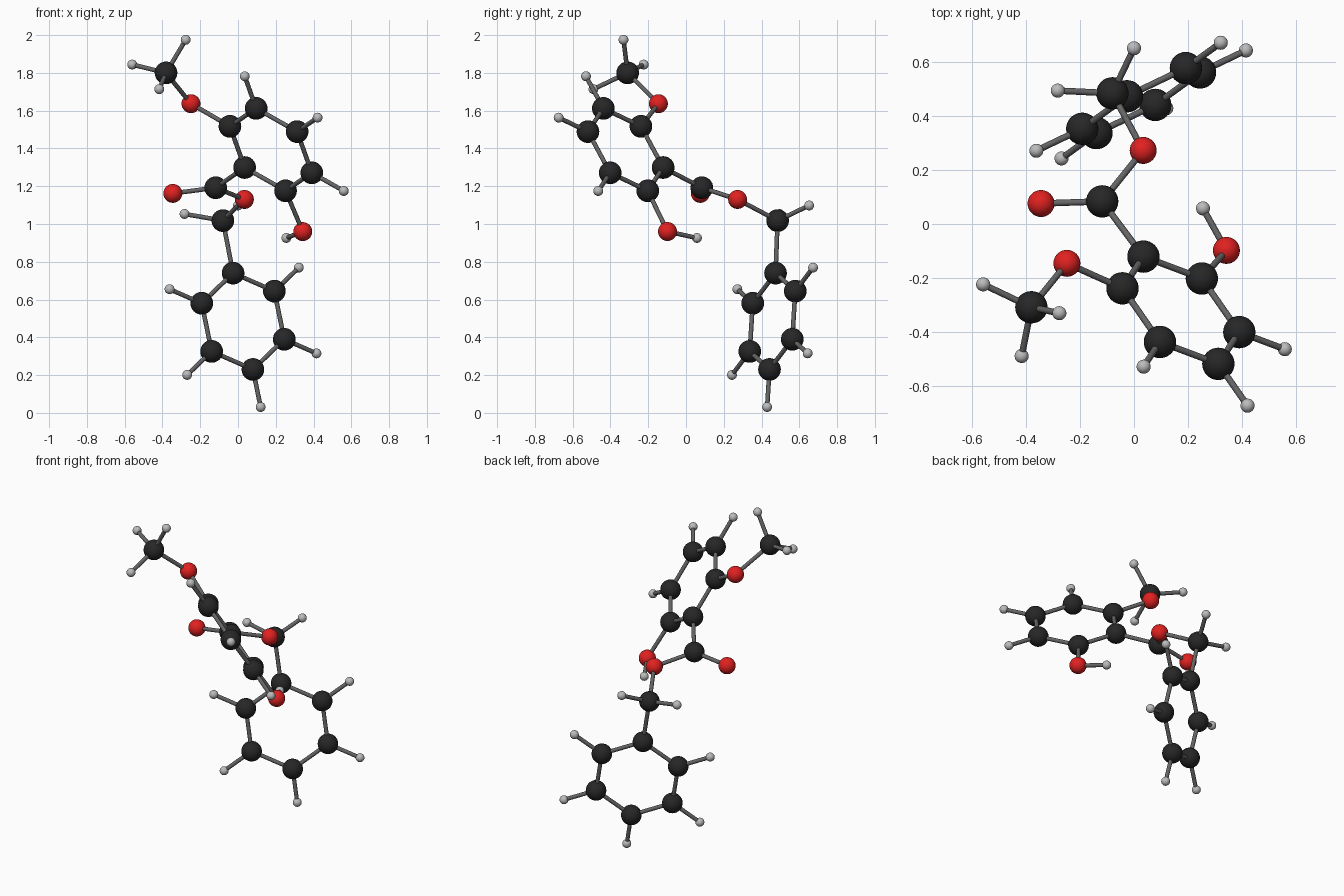
import bpy
from math import cos, sin, radians
from mathutils import Vector

if "Cube" in bpy.data.objects:
    bpy.data.objects.remove(bpy.data.objects["Cube"])


def material(name, rgb):
    m = bpy.data.materials.new(name)
    m.diffuse_color = (*rgb, 1)
    m.use_nodes = True
    m.node_tree.nodes["Principled BSDF"].inputs["Base Color"].default_value = m.diffuse_color
    return m


# Ball radius and colour per element
CARBON = ("carbon", 0.06, material("black", (0.02, 0.02, 0.02)))
OXYGEN = ("oxygen", 0.05, material("red", (0.75, 0.015, 0.015)))
HYDROGEN = ("hydrogen", 0.026, material("light_grey", (0.5, 0.5, 0.5)))
BOND_MAT = material("dark_grey", (0.13, 0.13, 0.13))
BOND_R = 0.012


def finish(name, mat):
    ob = bpy.context.object
    ob.name = name
    ob.data.materials.append(mat)
    bpy.ops.object.shade_smooth_by_angle(angle=radians(40))


def bond(a, b, name):
    d = b - a
    bpy.ops.mesh.primitive_cylinder_add(vertices=20, radius=BOND_R, depth=d.length,
                                        location=(a + b) / 2,
                                        rotation=d.to_track_quat('Z', 'Y').to_euler())
    finish(name + "_bond", BOND_MAT)


def atom(kind, pos, name, parent=None):
    """Place a ball and, if given, the stick to the atom it hangs on."""
    p = Vector(pos)
    element, r, mat = kind
    bpy.ops.mesh.primitive_uv_sphere_add(segments=32, ring_count=16, radius=r, location=p)
    finish(f"{name}_{element}", mat)
    if parent is not None:
        bond(parent, p, name)
    return p


def ring(name, centre, u, v, with_hydrogen):
    """Flat hexagon of carbons; chosen corners carry an outward hydrogen."""
    c, u, v = Vector(centre), Vector(u), Vector(v)
    arms = [u * cos(radians(60 * k)) + v * sin(radians(60 * k)) for k in range(6)]
    pts = [atom(CARBON, c + d, f"{name}_{k}") for k, d in enumerate(arms)]
    for k in range(6):
        bond(pts[k], pts[(k + 1) % 6], f"{name}_side_{k}")
        if k in with_hydrogen:
            atom(HYDROGEN, c + arms[k] * 1.78, f"{name}_rim_{k}", pts[k])
    return pts


# Upper and lower rings
upper = ring("upper_ring", (0.174, -0.32, 1.394), (-0.139, 0.199, -0.095),
             (-0.170, -0.021, 0.197), (2, 3, 4))
lower = ring("lower_ring", (0.0265, 0.458, 0.485), (-0.0525, 0.016, 0.255),
             (-0.222, -0.130, -0.037), (1, 2, 3, 4, 5))

# Methoxy arm
o = atom(OXYGEN, (-0.249, -0.146, 1.637), "methoxy", upper[1])
c = atom(CARBON, (-0.381, -0.309, 1.80), "methyl", o)
for i, p in enumerate([(-0.277, -0.331, 1.975), (-0.560, -0.224, 1.844),
                       (-0.417, -0.490, 1.714)]):
    atom(HYDROGEN, p, f"methyl_{i}", c)

# Hydroxyl arm
o = atom(OXYGEN, (0.343, -0.098, 0.96), "hydroxyl", upper[5])
atom(HYDROGEN, (0.256, 0.058, 0.926), "hydroxyl_tip", o)

# Ester bridge down to the lower ring
c = atom(CARBON, (-0.118, 0.084, 1.192), "ester", upper[0])
atom(OXYGEN, (-0.345, 0.076, 1.162), "carbonyl", c)
o = atom(OXYGEN, (0.034, 0.273, 1.13), "ester_link", c)
c = atom(CARBON, (-0.080, 0.485, 1.018), "bridge", o)
for i, p in enumerate([(-0.283, 0.495, 1.053), (0.0, 0.652, 1.098)]):
    atom(HYDROGEN, p, f"bridge_{i}", c)
bond(c, lower[0], "bridge_to_ring")
